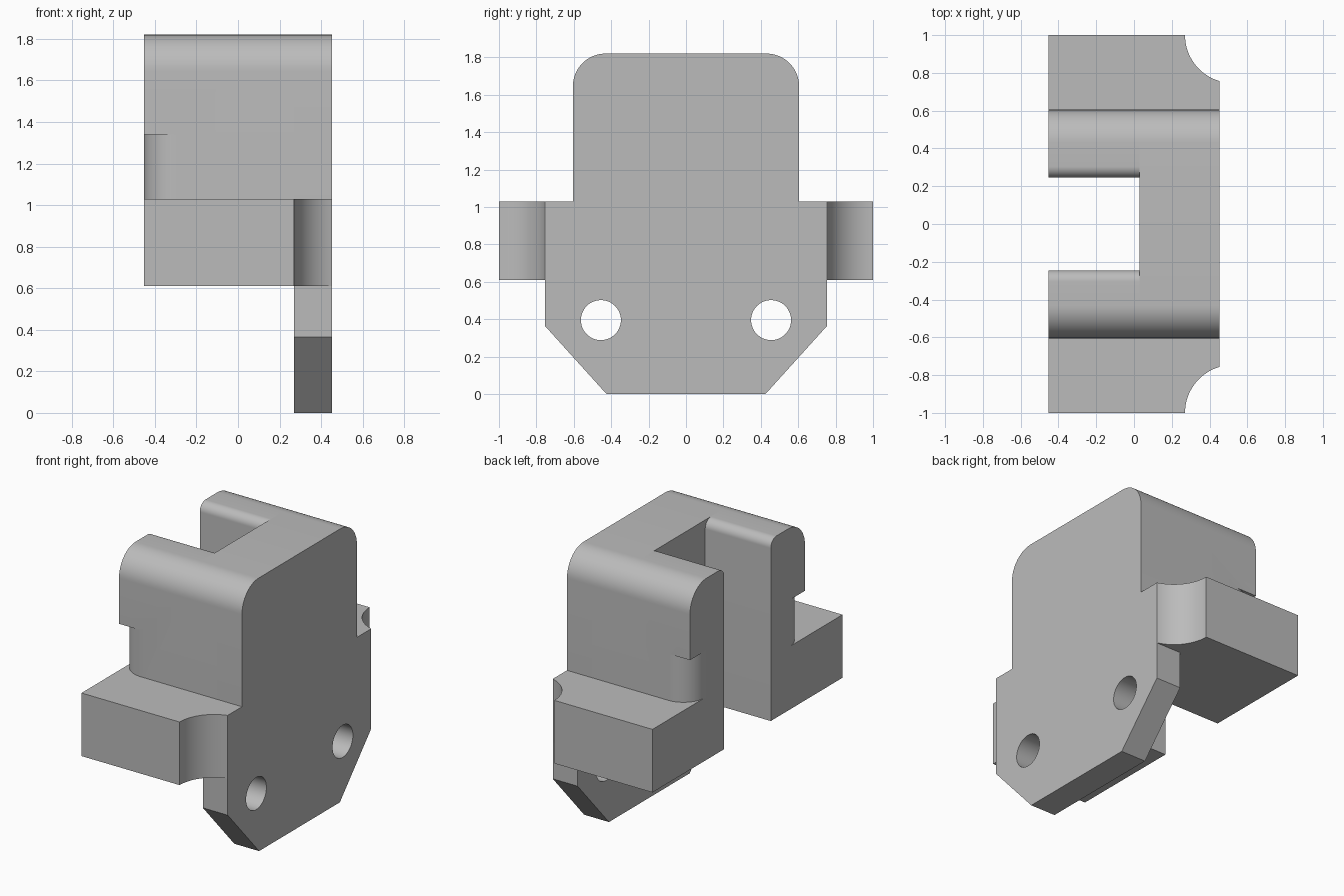
import bpy, bmesh
from math import sin, cos, pi, radians
from mathutils import Vector

cube = bpy.data.objects.get("Cube")
if cube:
    bpy.data.objects.remove(cube)

grey = bpy.data.materials.new("plain grey")
grey.use_nodes = True
colour = (0.5, 0.5, 0.5, 1)
grey.diffuse_color = colour
grey.node_tree.nodes["Principled BSDF"].inputs["Base Color"].default_value = colour

# Shared dimensions
BACK, PLATE, CORE, FRONT = 0.453, 0.27, 0.03, -0.453
HALF, SIDE, SLOT = 0.605, 0.755, 0.245
LOW, SHELF, NOTCH, TOP = 0.61, 1.03, 1.34, 1.82
ROUND, SMALL, EDGE, SCOOP = 0.175, 0.06, 0.16, 0.254


def arc(cx, cy, r, start, end, n=16):
    """Points on an arc, angles in degrees."""
    angles = [radians(start + (end - start) * i / n) for i in range(n + 1)]
    return [(cx + r * cos(a), cy + r * sin(a)) for a in angles]


def prism(name, outline, lo, hi, axis):
    """Extrude an outline: (y, z) along x, or (x, y) along z."""
    bm = bmesh.new()
    place = (lambda p: (lo, *p)) if axis == "x" else (lambda p: (*p, lo))
    face = bm.faces.new([bm.verts.new(place(p)) for p in outline])
    out = bmesh.ops.extrude_face_region(bm, geom=[face])
    step = Vector((hi - lo, 0, 0) if axis == "x" else (0, 0, hi - lo))
    bmesh.ops.translate(bm, vec=step,
                        verts=[v for v in out["geom"] if isinstance(v, bmesh.types.BMVert)])
    bmesh.ops.recalc_face_normals(bm, faces=bm.faces)
    mesh = bpy.data.meshes.new(name)
    bm.to_mesh(mesh)
    bm.free()
    mesh.materials.append(grey)
    ob = bpy.data.objects.new(name, mesh)
    bpy.context.collection.objects.link(ob)
    return ob


def select(ob):
    bpy.ops.object.select_all(action="DESELECT")
    ob.select_set(True)
    bpy.context.view_layer.objects.active = ob


def cut(ob, cutter):
    cutter.hide_render = True
    mod = ob.modifiers.new("cut", "BOOLEAN")
    mod.operation, mod.solver, mod.object = "DIFFERENCE", "EXACT", cutter
    select(ob)
    bpy.ops.object.modifier_apply(modifier=mod.name)
    bpy.data.objects.remove(cutter)


def mirror_y(ob):
    mod = ob.modifiers.new("mirror", "MIRROR")
    mod.use_axis = (False, True, False)
    mod.use_mirror_merge = False


# Rounded top shared by the plate and the core
top = (arc(HALF - ROUND, TOP - ROUND, ROUND, 0, 90)
       + arc(ROUND - HALF, TOP - ROUND, ROUND, 90, 180))

# Back plate with chamfered foot and two bolt holes
right = [(0.425, 0), (SIDE, 0.365), (SIDE, SHELF), (HALF, SHELF)]
left = [(-y, z) for y, z in reversed(right)]
plate = prism("back_plate", right + top + left, PLATE, BACK, "x")
for s in (-1, 1):
    cut(plate, prism("hole_cutter", arc(s * 0.455, 0.395, 0.107, 0, 360, 48)[:-1],
                     PLATE - 0.1, BACK + 0.1, "x"))

# Solid core behind the slot
core = prism("core_block", [(HALF, LOW)] + top + [(-HALF, LOW)], CORE, PLATE, "x")

# Arms either side of the slot, rounded on both top edges
arm = prism("arms", [(SLOT, LOW), (HALF, LOW)]
            + arc(HALF - ROUND, TOP - ROUND, ROUND, 0, 90)
            + arc(SLOT + SMALL, TOP - SMALL, SMALL, 90, 180), FRONT, CORE, "x")

# Rounded relief at the outer arm corner, just above the wing
gap = 0.02
relief = ([(FRONT - gap, HALF + gap), (FRONT + EDGE, HALF + gap)]
          + arc(FRONT + EDGE, HALF - EDGE, EDGE, 90, 180)
          + [(FRONT - gap, HALF - EDGE)])
cut(arm, prism("relief_cutter", relief, SHELF, NOTCH, "z"))
mirror_y(arm)

# Side wings with a scooped corner running into the plate
wing = prism("side_wings", [(FRONT, HALF), (FRONT, 1)]
             + arc(PLATE + SCOOP, 1, SCOOP, 180, 253.5)
             + [(BACK, SIDE), (PLATE, SIDE), (PLATE, HALF)], LOW, SHELF, "z")
mirror_y(wing)

for ob in (plate, core, arm, wing):
    select(ob)
    bpy.ops.object.shade_smooth_by_angle(angle=radians(25))
